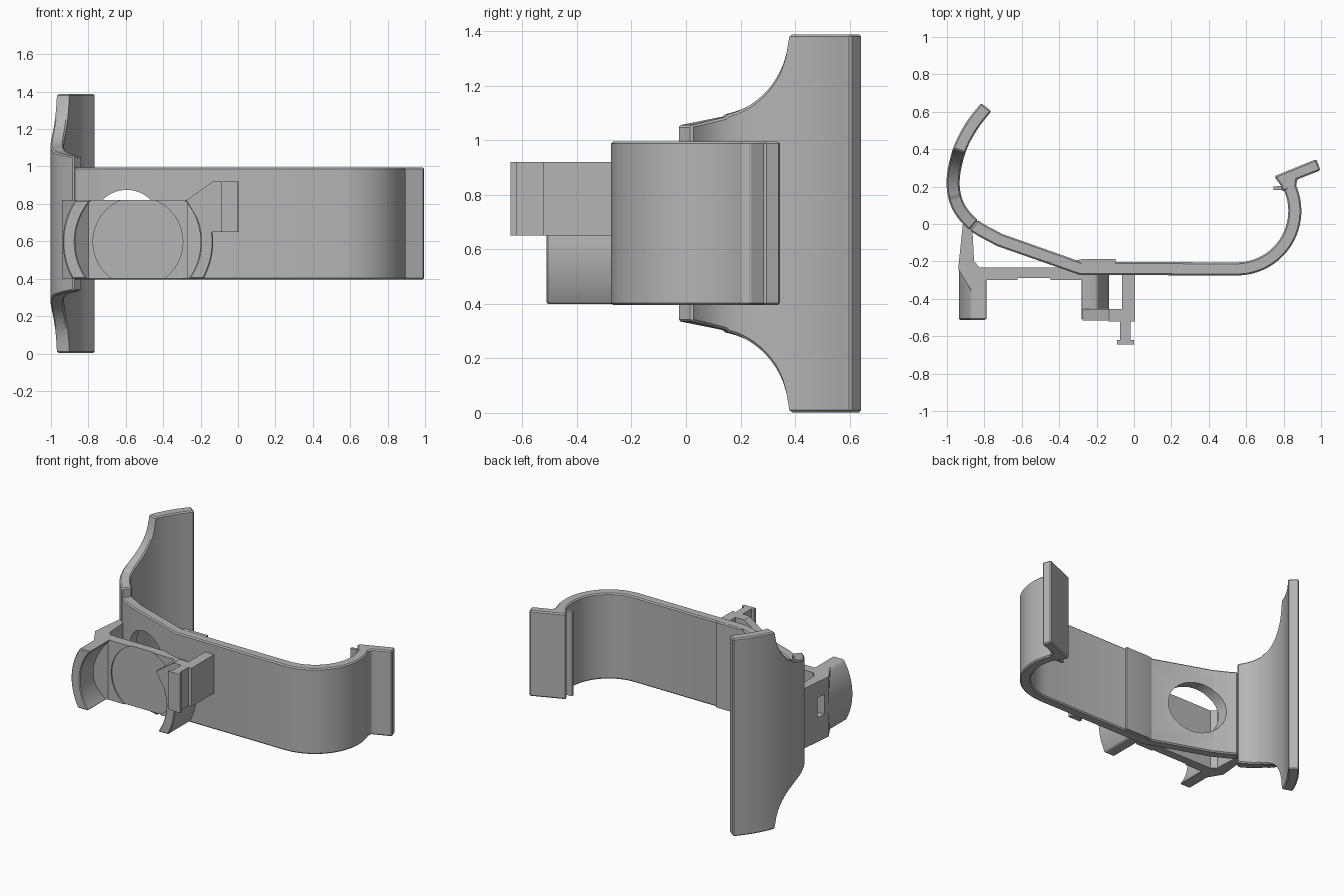
import bpy, bmesh
from math import sin, cos, sqrt, asin, radians, pi
from mathutils import Vector, Matrix

cube = bpy.data.objects.get("Cube")
if cube:
    bpy.data.objects.remove(cube, do_unlink=True)

grey = bpy.data.materials.new("plain grey")
grey.use_nodes = True
COLOUR = (0.46, 0.46, 0.46, 1)
grey.diffuse_color = COLOUR
grey.node_tree.nodes["Principled BSDF"].inputs["Base Color"].default_value = COLOUR

MID = 0.695          # mid height of the strap
RING = (-0.535, 0.597)  # centre of the round cradle in x, z
LOW, HIGH = 0.4, 0.82   # cradle height range


def finish(name, bm):
    bmesh.ops.remove_doubles(bm, verts=bm.verts, dist=1e-5)
    bmesh.ops.recalc_face_normals(bm, faces=bm.faces)
    mesh = bpy.data.meshes.new(name)
    bm.to_mesh(mesh)
    bm.free()
    mesh.materials.append(grey)
    ob = bpy.data.objects.new(name, mesh)
    bpy.context.collection.objects.link(ob)
    smooth(ob)
    return ob


def smooth(ob):
    ob.data.shade_smooth()
    ob.data.set_sharp_from_angle(angle=radians(30))


def bake(ob):
    dg = bpy.context.evaluated_depsgraph_get()
    mesh = bpy.data.meshes.new_from_object(ob.evaluated_get(dg))
    ob.modifiers.clear()
    ob.data = mesh
    smooth(ob)


def bevel(ob, width=0.008):
    mod = ob.modifiers.new("edge", 'BEVEL')
    mod.width = width
    mod.segments = 1
    mod.limit_method = 'ANGLE'
    mod.angle_limit = radians(50)
    bake(ob)


def cut(ob, cutter):
    cutter.hide_render = True
    mod = ob.modifiers.new("cut", 'BOOLEAN')
    mod.operation = 'DIFFERENCE'
    mod.solver = 'EXACT'
    mod.object = cutter
    bake(ob)
    bpy.data.objects.remove(cutter, do_unlink=True)


def prism(name, pts, lo, hi, axis='z'):
    """Extrude an outline in x, y along z, or an outline in x, z along y."""
    bm = bmesh.new()
    place = (lambda p, t: (p[0], p[1], t)) if axis == 'z' else (lambda p, t: (p[0], t, p[1]))
    rows = [[bm.verts.new(place(p, t)) for p in pts] for t in (lo, hi)]
    n = len(pts)
    bm.faces.new(rows[0])
    bm.faces.new(rows[1])
    for i in range(n):
        j = (i + 1) % n
        bm.faces.new((rows[0][i], rows[0][j], rows[1][j], rows[1][i]))
    return finish(name, bm)


def box(name, x0, x1, y0, y1, z0, z1):
    return prism(name, [(x0, y0), (x1, y0), (x1, y1), (x0, y1)], z0, z1)


def disc(name, x, z, r, y0, y1):
    return prism(name, [(x + r * cos(i * pi / 32), z + r * sin(i * pi / 32))
                        for i in range(64)], y0, y1, 'y')


def ribbon(name, path, half_height, thick=0.07):
    """Band of even thickness that follows a path in plan."""
    bm = bmesh.new()
    rows = []
    for i, p in enumerate(path):
        d = (path[min(i + 1, len(path) - 1)] - path[max(i - 1, 0)]).normalized()
        side = Vector((-d.y, d.x)) * thick / 2
        h = half_height(p.y)
        rows.append([bm.verts.new((p.x + s * side.x, p.y + s * side.y, MID + k * h))
                     for s, k in ((-1, -1), (1, -1), (1, 1), (-1, 1))])
    for a, b in zip(rows, rows[1:]):
        for k in range(4):
            j = (k + 1) % 4
            bm.faces.new((a[k], a[j], b[j], b[k]))
    bm.faces.new(rows[0])
    bm.faces.new(rows[-1])
    return finish(name, bm)


def spline(pts, steps=12):
    pts = [Vector(p) for p in pts]
    pts = [2 * pts[0] - pts[1]] + pts + [2 * pts[-1] - pts[-2]]
    out = []
    for a, b, c, d in zip(pts, pts[1:], pts[2:], pts[3:]):
        for i in range(steps):
            t = i / steps
            out.append(0.5 * (2 * b + (c - a) * t + (2 * a - 5 * b + 4 * c - d) * t * t
                              + (3 * b - a - 3 * c + d) * t ** 3))
    return out + [pts[-2]]


# Path of the hook and the strap
curve = spline([(-.79, .625), (-.87, .52), (-.935, .39), (-.967, .23),
                (-.942, .1), (-.857, -.005), (-.72, -.085)])
SPLIT = 60


def flare(y):
    if y < 0.15:
        return 0.36 + max(y, 0) * 0.22
    y = min(y, 0.385)
    return 0.693 - sqrt(max(0.09 - (y - 0.085) ** 2, 0))


bevel(ribbon("tall_hook_plate", curve[:SPLIT + 1], flare))

bend = [Vector((.55 + .31 * sin(a), .07 - .31 * cos(a)))
        for a in [radians(115) * i / 24 for i in range(25)]]
strap = ribbon("strap", curve[SPLIT:] + [Vector((-.285, -.238))] + bend, lambda y: 0.3)
bevel(strap)
cut(strap, disc("hole_cutter", -.595, MID, .18, -.35, .1))

# Thickened inner patch of the strap
prism("strap_patch", [(-.31, -.195), (-.28, -.188), (-.1, -.188), (-.1, -.21), (-.28, -.21)],
      .4, .995)

# Latch tab at the end of the strap
bevel(prism("end_tab", [(.75, .255), (.975, .347), (.997, .287), (.872, .238), (.865, .19),
                        (.79, .175), (.785, .205)], .395, .995))
prism("tab_lip", [(.745, .182), (.745, .2), (.8, .205), (.81, .18)], .4, .99)

# Bracket: leg from the strap and plate behind the cradle
bracket = prism("bracket_plate", [(-.94, -.24), (-.915, .0), (-.9, .02), (-.865, -.01),
                                  (-.855, -.2), (-.825, -.232), (-.27, -.232), (-.27, -.3),
                                  (-.8, -.3), (-.868, -.36)], LOW, HIGH)
cut(bracket, disc("recess_cutter", *RING, .24, -.35, -.29))
cut(bracket, box("slot_cutter", -1, -.8, -.2, -.13, .57, .71))


# Curved cradle arms, flat at top and bottom
def arm(name, sign):
    def arc(r):
        a0, a1 = asin((LOW - RING[1]) / r), asin((HIGH - RING[1]) / r)
        return [(RING[0] + sign * r * cos(a0 + (a1 - a0) * i / 20),
                 RING[1] + r * sin(a0 + (a1 - a0) * i / 20)) for i in range(21)]
    bevel(prism(name, arc(.335) + arc(.402)[::-1], -.512, -.24, 'y'), .006)


arm("left_side_arm", -1)
arm("right_side_arm", 1)

# Side clip: gusset, wall and T-shaped rail
prism("clip_gusset", [(-.275, .82), (-.135, .92), (0, .92), (0, .65), (-.15, .65), (-.205, .7)],
      -.515, -.455, 'y')
box("clip_wall", -.065, .005, -.52, -.26, .65, .92)
box("clip_front", -.135, .005, -.522, -.5, .65, .92)
box("rail_stem", -.075, -.02, -.63, -.51, .65, .92)
box("rail_cap", -.092, .0, -.643, -.62, .65, .92)
